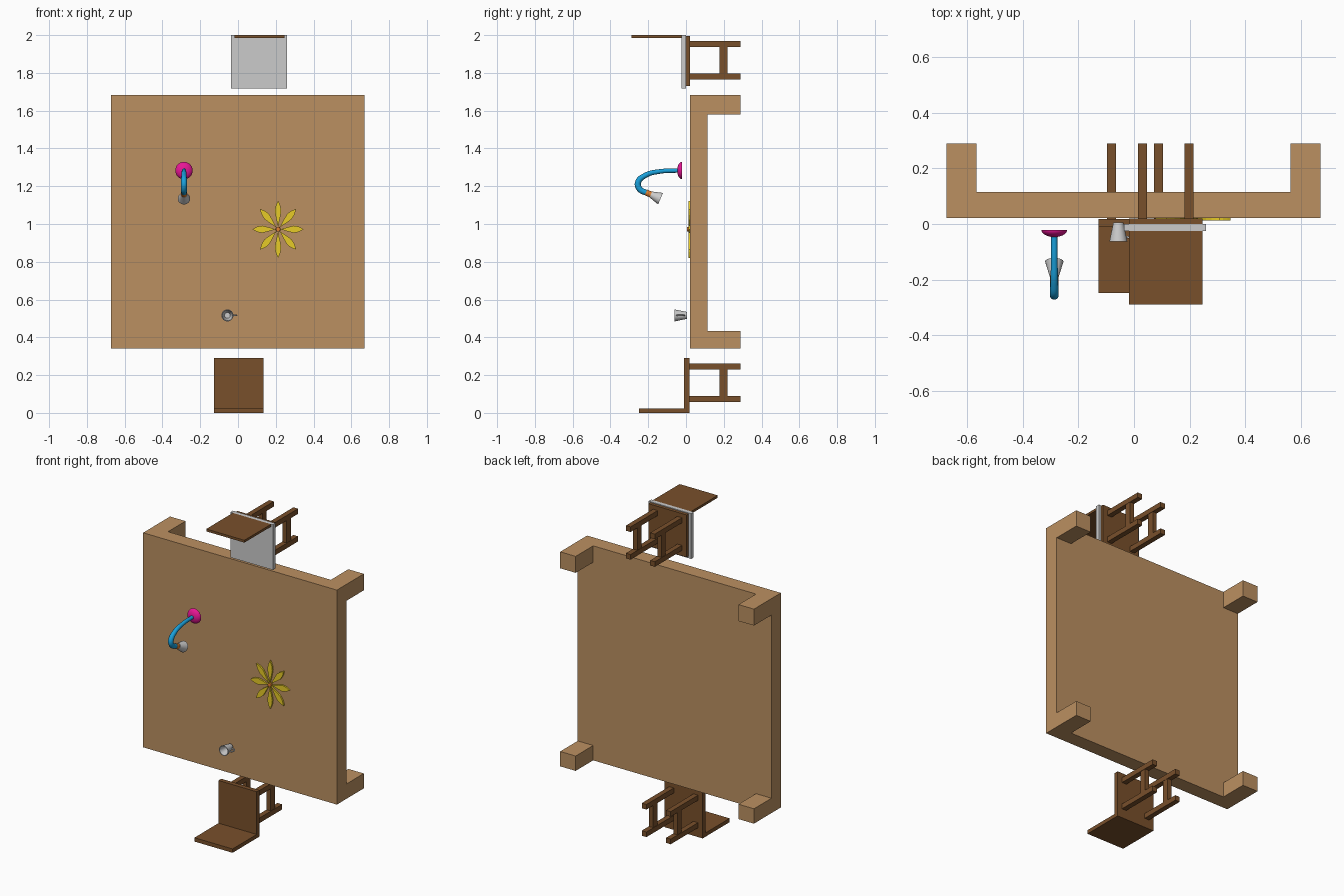
import bpy, bmesh, math
from mathutils import Vector

if "Cube" in bpy.data.objects:
    bpy.data.objects.remove(bpy.data.objects["Cube"])


def material(name, rgb):
    m = bpy.data.materials.new(name)
    m.diffuse_color = (*rgb, 1)
    m.use_nodes = True
    m.node_tree.nodes["Principled BSDF"].inputs["Base Color"].default_value = m.diffuse_color
    return m


OAK = material("oak", (0.5, 0.28, 0.12))
WALNUT = material("walnut", (0.19, 0.08, 0.024))
PINK = material("pink", (0.8, 0.008, 0.3))
BLUE = material("blue", (0.01, 0.35, 0.7))
ORANGE = material("orange", (0.75, 0.22, 0.03))
YELLOW = material("yellow", (0.8, 0.6, 0.02))


def finish(name, bm, mat=None, smooth=False):
    bmesh.ops.recalc_face_normals(bm, faces=bm.faces)
    me = bpy.data.meshes.new(name)
    bm.to_mesh(me)
    bm.free()
    ob = bpy.data.objects.new(name, me)
    bpy.context.collection.objects.link(ob)
    if mat:
        me.materials.append(mat)
    if smooth:
        bpy.ops.object.select_all(action='DESELECT')
        ob.select_set(True)
        bpy.context.view_layer.objects.active = ob
        bpy.ops.object.shade_smooth_by_angle(angle=math.radians(40))
    return ob


def box(name, xs, ys, zs, mat=None):
    bm = bmesh.new()
    bmesh.ops.create_cube(bm, size=1)
    for v in bm.verts:
        v.co = [sum(r) / 2 + c * (r[1] - r[0]) for c, r in zip(v.co, (xs, ys, zs))]
    return finish(name, bm, mat)


def lathe(name, profile, origin, axis, mat=None, steps=32):
    # profile is (radius, distance along axis)
    bm = bmesh.new()
    vs = [bm.verts.new((r, 0, h)) for r, h in profile]
    es = [bm.edges.new(p) for p in zip(vs, vs[1:])]
    bmesh.ops.spin(bm, geom=vs + es, cent=(0, 0, 0), axis=(0, 0, 1),
                   angle=math.tau, steps=steps)
    bmesh.ops.remove_doubles(bm, verts=bm.verts, dist=1e-5)
    ob = finish(name, bm, mat, True)
    ob.location = origin
    ob.rotation_euler = Vector(axis).to_track_quat('Z', 'Y').to_euler()
    return ob


def tube(name, points, radii, mat=None):
    cu = bpy.data.curves.new(name, 'CURVE')
    cu.dimensions = '3D'
    cu.bevel_depth = 1
    cu.bevel_resolution = 4
    cu.use_fill_caps = True
    sp = cu.splines.new('BEZIER')
    sp.bezier_points.add(len(points) - 1)
    for bp, co, r in zip(sp.bezier_points, points, radii):
        bp.co, bp.radius = co, r
        bp.handle_left_type = bp.handle_right_type = 'AUTO'
    if mat:
        cu.materials.append(mat)
    ob = bpy.data.objects.new(name, cu)
    bpy.context.collection.objects.link(ob)


# Table lying on its side, legs pointing back
box("table_top", (-0.672, 0.669), (0.022, 0.115), (0.341, 1.683), OAK)
for side, xs in (("left", (-0.672, -0.565)), ("right", (0.562, 0.669))):
    for level, zs in (("lower", (0.341, 0.434)), ("upper", (1.58, 1.683))):
        box(f"table_leg_{side}_{level}", xs, (0.115, 0.288), zs, OAK)


# Chairs: seat plate, backrest plate, four legs and two side stretchers
def chair(tag, cx, seat_y, seat_z, back_y, back_z, leg_z):
    xs = (cx - 0.132, cx + 0.132)
    box(f"{tag}_seat", xs, seat_y, seat_z, WALNUT)
    box(f"{tag}_backrest", xs, back_y, back_z, WALNUT)
    for s in (-1, 1):
        lx = cx + s * 0.084
        side = "left" if s < 0 else "right"
        for i, z in enumerate(leg_z):
            box(f"{tag}_leg_{side}_{i}", (lx - 0.016, lx + 0.016),
                (seat_y[1], 0.288), (z - 0.016, z + 0.016), WALNUT)
        box(f"{tag}_stretcher_{side}", (lx - 0.014, lx + 0.014), (0.178, 0.219),
            (leg_z[0] + 0.016, leg_z[1] - 0.016), WALNUT)


chair("lower_chair", 0.004, (-0.01, 0.018), (0, 0.291), (-0.248, -0.01), (0, 0.024),
      (0.074, 0.246))
chair("upper_chair", 0.114, (0, 0.02), (1.73, 1.995), (-0.288, -0.025), (1.985, 2.0),
      (1.78, 1.953))
box("seat_cushion", (-0.036, 0.259), (-0.025, 0), (1.717, 2.0))

# Desk lamp
LX = -0.286
lathe("lamp_base", [(0, 0), (0.046, 0)] +
      [(0.046 * math.cos(a), 0.026 * math.sin(a))
       for a in [math.pi / 2 * i / 8 for i in range(1, 8)]] + [(0, 0.026)],
      (LX, -0.021, 1.283), (0, -1, 0), PINK)
arm = [(-0.04, 1.283), (-0.14, 1.278), (-0.214, 1.258), (-0.254, 1.22),
       (-0.246, 1.186), (-0.205, 1.163)]
tube("lamp_arm", [(LX, y, z) for y, z in arm],
     (0.011, 0.012, 0.014, 0.016, 0.016, 0.015), BLUE)
aim = Vector((0, 0.92, -0.39)).normalized()
neck = Vector((LX, -0.212, 1.167))
lathe("lamp_socket", [(0, 0), (0.016, 0), (0.016, 0.032), (0, 0.032)], neck, aim, ORANGE)
lathe("lamp_shade", [(0, 0), (0.017, 0), (0.033, 0.056), (0.031, 0.056),
                     (0.015, 0.004), (0, 0.004)], neck + aim * 0.028, aim)

# Cup with handle
lathe("cup", [(0, 0), (0.018, 0), (0.032, 0.068), (0.028, 0.068), (0.015, 0.006),
              (0, 0.006)], (-0.056, 0.006, 0.516), (0, -1, 0))
tube("cup_handle", [(-0.031, -0.046, 0.516), (-0.012, -0.046, 0.516),
                    (-0.008, -0.03, 0.516), (-0.016, -0.015, 0.516),
                    (-0.036, -0.01, 0.516)], [0.004] * 5)

# Flower: eight pointed petals around a small disc
outline = [(0.15, 0.002), (0.4, 0.012), (0.62, 0.019), (0.8, 0.015), (0.92, 0.007)]
loop = [(0.0, 0.0)] + outline + [(1.0, 0.0)] + [(t, -w) for t, w in reversed(outline)]
for k in range(8):
    a = math.tau * k / 8
    bm = bmesh.new()
    pts = []
    for t, w in loop:
        r = t * 0.151
        pts.append(bm.verts.new((0.212 + 0.89 * (r * math.cos(a) - w * math.sin(a)), 0.022,
                                 0.972 + r * math.sin(a) + w * math.cos(a))))
    face = bm.faces.new(pts)
    ext = bmesh.ops.extrude_face_region(bm, geom=[face])
    for v in ext["geom"]:
        if isinstance(v, bmesh.types.BMVert):
            v.co.y = 0.012
    finish(f"petal_{k}", bm, YELLOW)
lathe("flower_centre", [(0, 0), (0.013, 0), (0.012, 0.016), (0, 0.018)],
      (0.212, 0.022, 0.972), (0, -1, 0), ORANGE, 16)
